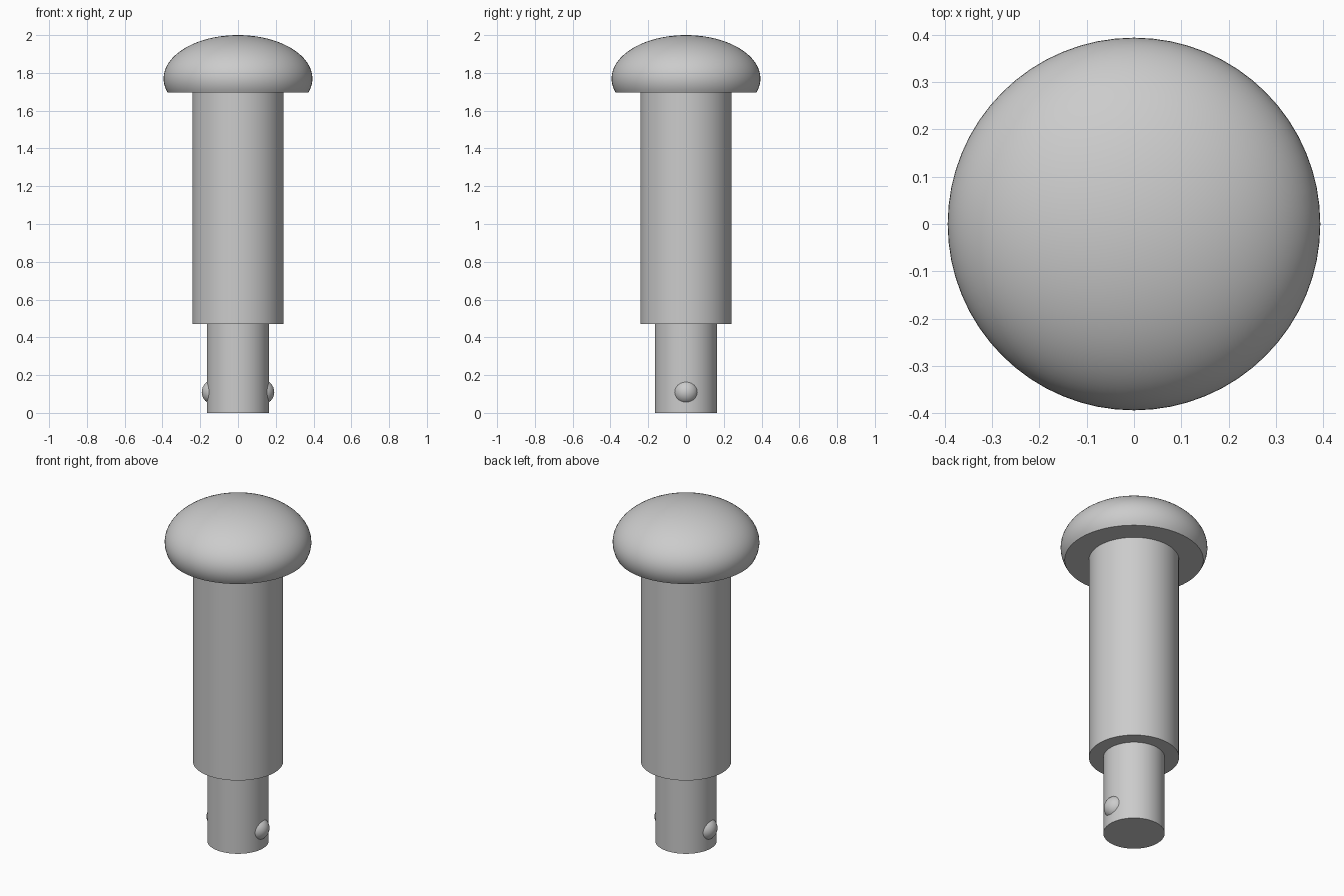
import bpy, math

if "Cube" in bpy.data.objects:
    bpy.data.objects.remove(bpy.data.objects["Cube"])

grey = bpy.data.materials.new("steel_grey")
grey.diffuse_color = (0.6, 0.6, 0.6, 1)
grey.use_nodes = True
grey.node_tree.nodes["Principled BSDF"].inputs["Base Color"].default_value = grey.diffuse_color
SIDES = 64


def finish(ob, name):
    ob.name = name
    ob.data.materials.clear()
    ob.data.materials.append(grey)
    bpy.ops.object.select_all(action='DESELECT')
    ob.select_set(True)
    bpy.context.view_layer.objects.active = ob
    bpy.ops.object.shade_smooth_by_angle(angle=math.radians(35))


def cylinder(name, radius, z0, z1):
    bpy.ops.mesh.primitive_cylinder_add(vertices=SIDES, radius=radius, depth=z1 - z0,
                                        location=(0, 0, (z0 + z1) / 2))
    finish(bpy.context.object, name)


def lathe(name, profile):
    """Spin (radius, z) points; radius 0 becomes a pole, the first ring is capped."""
    verts, faces, rings = [], [], []
    for r, z in profile:
        n = SIDES if r > 1e-6 else 1
        rings.append([len(verts) + i for i in range(n)])
        verts += [(r * math.cos(math.tau * i / SIDES), r * math.sin(math.tau * i / SIDES), z)
                  for i in range(n)]
    faces.append(rings[0][::-1])
    for a, b in zip(rings, rings[1:]):
        for i in range(SIDES):
            j = (i + 1) % SIDES
            faces.append((a[i], a[j], b[0]) if len(b) == 1 else (a[i], a[j], b[j], b[i]))
    me = bpy.data.meshes.new(name)
    me.from_pydata(verts, [], faces)
    ob = bpy.data.objects.new(name, me)
    bpy.context.collection.objects.link(ob)
    finish(ob, name)


# Stepped shaft
cylinder("lower_pin", 0.165, 0, 0.475)
cylinder("main_shank", 0.242, 0.47, 1.70)

# Domed head: flattened ellipsoid cut flat underneath
RADIUS, HEIGHT, MID, BASE = 0.394, 0.23, 1.77, 1.695
start = math.asin((BASE - MID) / HEIGHT)
STEPS = 28
dome = []
for k in range(STEPS + 1):
    t = start + (math.pi / 2 - start) * k / STEPS
    dome.append((RADIUS * math.cos(t) if k < STEPS else 0, MID + HEIGHT * math.sin(t)))
lathe("domed_head", dome)

# Locking balls on both sides of the pin
for side, label in ((-1, "left"), (1, "right")):
    bpy.ops.mesh.primitive_uv_sphere_add(segments=32, ring_count=16, radius=0.066,
                                         location=(side * 0.126, 0, 0.11))
    finish(bpy.context.object, label + "_locking_ball")
